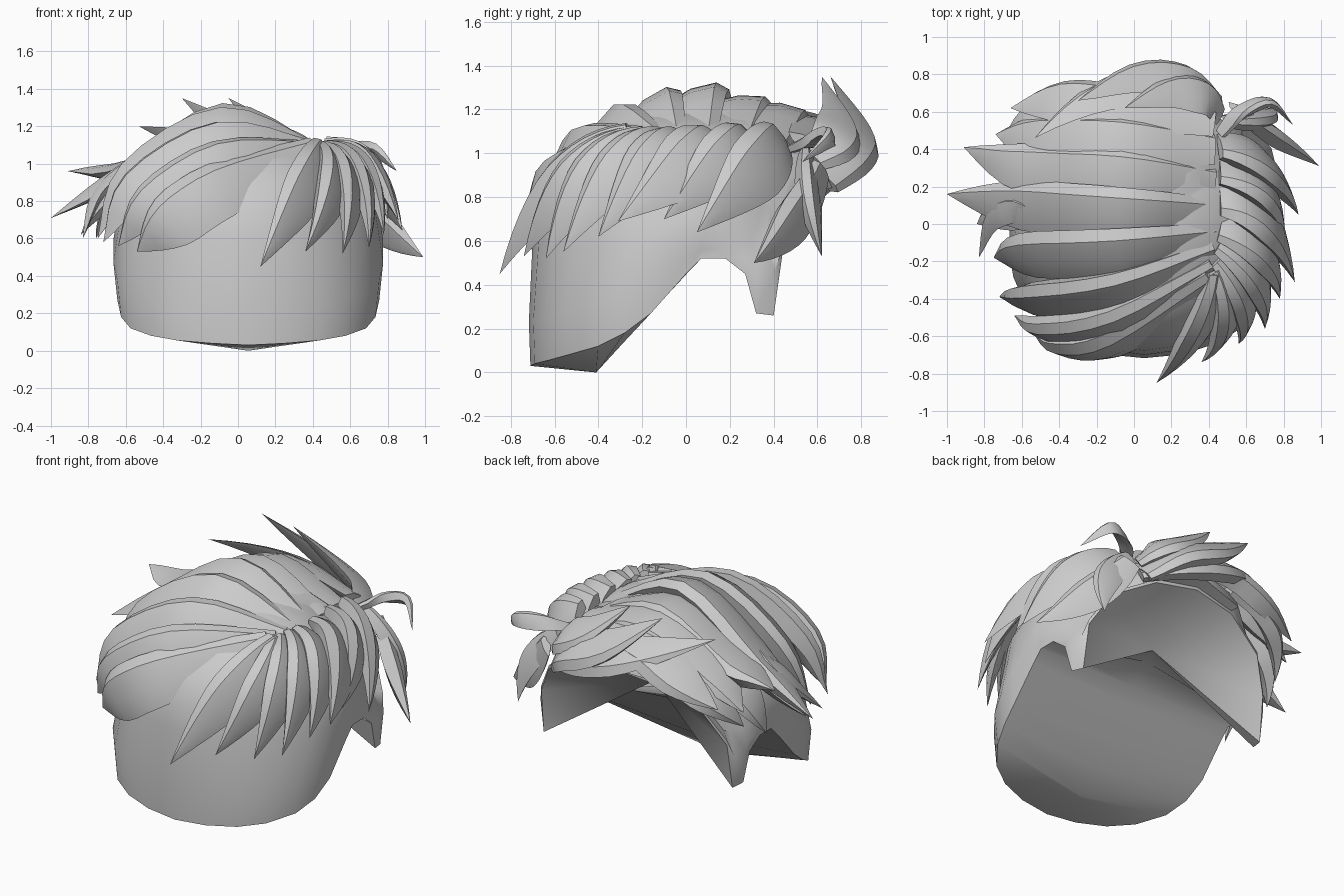
import bpy, bmesh, math
from mathutils import Vector

if "Cube" in bpy.data.objects:
    bpy.data.objects.remove(bpy.data.objects["Cube"])

hair = bpy.data.materials.new("hair_grey")
hair.use_nodes = True
hair.diffuse_color = (0.6, 0.6, 0.6, 1)
hair.node_tree.nodes["Principled BSDF"].inputs["Base Color"].default_value = (0.6, 0.6, 0.6, 1)

MID = 0.055                                  # x of the head's middle plane
CENTRE = Vector((MID, 0, 0.55))


def finish(bm, name, angle):
    bmesh.ops.remove_doubles(bm, verts=bm.verts, dist=0.0005)
    bmesh.ops.recalc_face_normals(bm, faces=bm.faces)
    mesh = bpy.data.meshes.new(name)
    bm.to_mesh(mesh)
    bm.free()
    mesh.materials.append(hair)
    mesh.shade_smooth()
    mesh.set_sharp_from_angle(angle=math.radians(angle))
    obj = bpy.data.objects.new(name, mesh)
    bpy.context.collection.objects.link(obj)


# ---- Scalp cap: hairline rim, dome above, sloping underside ----
half_rim = [(0, -.71, .03), (.2, -.69, .04), (.38, -.63, .055), (.52, -.54, .08),
            (.63, -.4, .12), (.68, -.28, .18), (.7, -.16, .27), (.7, .0, .45),
            (.7, .07, .52), (.7, .18, .52), (.69, .27, .45), (.68, .32, .27),
            (.66, .4, .26), (.65, .44, .54), (.54, .52, .74), (.28, .6, .88), (0, .63, .92)]


def scalp():
    bm = bmesh.new()
    for side in (1, -1):
        columns = []
        for x, y, z in half_rim:
            a = math.atan2(y, x)
            low = max(.6, z + .04)
            col = [Vector((MID + side * x, y, z))]
            if z < .3:                           # keep the nape wall upright
                col.append(Vector((MID + side * x * 1.03, y * 1.01, z + .2)))
            else:
                col.append(col[0].lerp(Vector((MID + side * x, y, low)), .5))
            for k in range(7):
                t = k / 6 * math.pi / 2
                col.append(Vector((MID + side * .72 * math.cos(a) * math.cos(t),
                                   .7 * math.sin(a) * math.cos(t),
                                   low + (1.2 - low) * math.sin(t))))
            ridge = min(max(y, -.41), .23)
            col.insert(0, Vector((MID, ridge, (ridge + .41) * 1.09)))
            columns.append([bm.verts.new(p) for p in col])
        for a, b in zip(columns, columns[1:]):
            for i in range(len(a) - 1):
                bm.faces.new((a[i], b[i], b[i + 1], a[i + 1]))
    bmesh.ops.dissolve_degenerate(bm, dist=.0005, edges=bm.edges)
    finish(bm, "scalp_cap", 40)


# ---- Locks: tapered leaf-shaped tubes with one raised edge ----
SECTION = [(-1, -.7), (-.3, .35), (.55, .95), (1, .5), (.75, -1), (-.6, -1)]


def lock(name, path, width, thick, taper=.5):
    bm = bmesh.new()
    rings = []
    n = len(path) - 1
    for i, p in enumerate(path):
        t = i / n
        along = (path[min(i + 1, n)] - path[max(i - 1, 0)]).normalized()
        across = along.cross((p - CENTRE).normalized()).normalized()
        out = across.cross(along).normalized()
        size = .6 + .4 * math.sin(min(t / .45, 1) * math.pi / 2)
        size *= 1 - max(0, (t - taper) / (1 - taper)) ** 1.5
        size = max(size, .003)
        rings.append([bm.verts.new(p + across * s * width * size + out * h * thick * size)
                      for s, h in SECTION])
    m = len(SECTION)
    for a, b in zip(rings, rings[1:]):
        for j in range(m):
            bm.faces.new((a[j], a[(j + 1) % m], b[(j + 1) % m], b[j]))
    bm.faces.new(rings[0])
    bm.faces.new(rings[-1])
    finish(bm, name, 32)


def arc(root, via, tip, steps=12):
    """Parabola from the parting, through a middle point, to a free tip."""
    a, m, b = Vector(root), Vector(via), Vector(tip)
    c = 2 * m - .5 * (a + b)
    ts = [i / steps for i in range(steps + 1)]
    return [a * (1 - t) ** 2 + c * 2 * t * (1 - t) + b * t * t for t in ts]


def bend(a, b, c, d, steps=12):
    """Smooth path through four points."""
    p = [Vector(v) for v in (a, b, c, d)]
    p = [2 * p[0] - p[1]] + p + [2 * p[3] - p[2]]
    path = []
    for i in range(steps + 1):
        s = min(int(i * 3 / steps), 2)
        u = i * 3 / steps - s
        q = p[s:s + 4]
        path.append(.5 * (2 * q[1] + (q[2] - q[0]) * u
                          + (2 * q[0] - 5 * q[1] + 4 * q[2] - q[3]) * u * u
                          + (3 * q[1] - q[0] - 3 * q[2] + q[3]) * u ** 3))
    return path


scalp()

# Long locks swept over the crown: root y, crown y and z, shoulder, tip, half width
sweeps = [(-.3, -.64, .87, (-.36, -.68, .69), (-.54, -.58, .53), .16),
          (-.24, -.53, 1.02, (-.46, -.59, .79), (-.64, -.49, .56), .13),
          (-.16, -.36, 1.14, (-.54, -.42, .88), (-.72, -.39, .58), .13),
          (-.08, -.15, 1.23, (-.57, -.17, .95), (-.75, -.18, .6), .14),
          (.05, .06, 1.27, (-.61, .1, .95), (-1, .16, .71), .14),
          (.22, .27, 1.23, (-.58, .3, .99), (-.91, .41, .96), .14),
          (.4, .45, 1.19, (-.52, .46, .98), (-.74, .48, .8), .14),
          (.54, .63, 1.12, (-.4, .66, 1.0), (-.66, .62, .85), .13)]
for i, (y, vy, vz, shoulder, tip, w) in enumerate(sweeps):
    lock(f"swept_lock_{i + 1}", bend((.43, y, 1.06), (-.08, vy, vz), shoulder, tip), w, .065, .6)

# Short locks falling on the other side of the parting: root y, middle, tip, half width
falls = [(-.26, (.36, -.58, .87), (.12, -.85, .45), .13),
         (-.23, (.52, -.51, .89), (.36, -.74, .53), .12),
         (-.18, (.61, -.42, .91), (.56, -.64, .52), .12),
         (-.1, (.67, -.3, .94), (.7, -.56, .55), .12),
         (-.02, (.7, -.15, .96), (.78, -.4, .62), .13),
         (.13, (.71, .03, .97), (.86, -.31, .69), .16),
         (.28, (.71, .18, .97), (.8, -.1, .7), .14),
         (.42, (.71, .32, .93), (.88, .05, .64), .15)]
for i, (y, via, tip, w) in enumerate(falls):
    lock(f"falling_lock_{i + 1}", arc((.46, y, 1.08), via, tip), w, .06)

# Under-layer locks beside the face
unders = [((.55, .62, .93), (.74, .5, .7), (.99, .31, .5), .11),
          ((.5, .56, 1.0), (.68, .58, .8), (.74, .62, .53), .08),
          ((-.2, .6, 1.03), (-.52, .58, .92), (-.7, .42, .68), .12),
          ((-.35, .35, 1.05), (-.64, .35, .86), (-.76, .28, .6), .12),
          ((-.35, .1, 1.05), (-.65, .08, .86), (-.84, .0, .62), .11)]
for i, (root, via, tip, w) in enumerate(unders):
    lock(f"under_lock_{i + 1}", arc(root, via, tip), w, .05)

# Fringe swept up from the forehead, and two loose curls
lock("fringe_outer", bend((.46, .64, .88), (.3, .76, 1.02), (.02, .78, 1.14), (-.3, .66, 1.35)), .13, .05)
lock("fringe_inner", bend((.46, .58, .98), (.38, .68, 1.06), (.2, .7, 1.16), (-.05, .62, 1.35)), .12, .05)
lock("fringe_low", arc((.46, .6, .9), (.0, .73, 1.06), (-.53, .46, 1.2)), .13, .05)
lock("curl_front", bend((.46, .48, 1.02), (.58, .61, 1.07), (.73, .66, 1.07), (.85, .53, .96)), .05, .03)
lock("curl_side", bend((-.48, .02, 1), (-.63, .08, .95), (-.76, .02, .82), (-.83, -.18, .6)), .07, .04)
